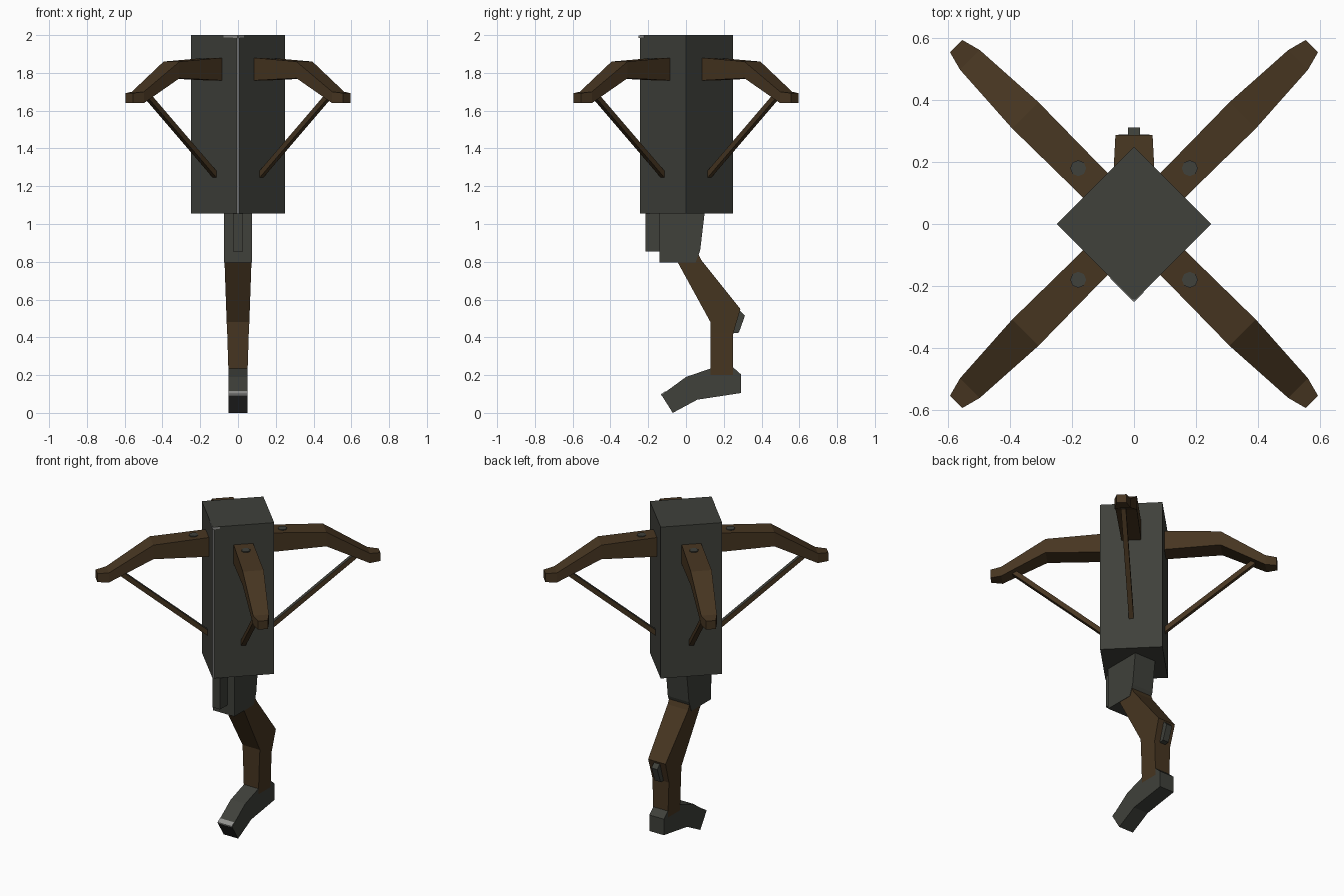
import bpy, bmesh, math
from mathutils import Vector, Matrix

if "Cube" in bpy.data.objects:
    bpy.data.objects.remove(bpy.data.objects["Cube"])


def material(name, rgb):
    m = bpy.data.materials.new(name)
    m.diffuse_color = (*rgb, 1)
    m.use_nodes = True
    m.node_tree.nodes["Principled BSDF"].inputs["Base Color"].default_value = m.diffuse_color
    return m


GREY = material("dark grey metal", (0.050, 0.052, 0.043))
BROWN = material("dark brown wood", (0.062, 0.036, 0.015))
LIGHT = material("worn light edge", (0.28, 0.28, 0.27))
BLACK = material("near black", (0.022, 0.023, 0.022))


def finish(bm, name, *mats):
    bmesh.ops.recalc_face_normals(bm, faces=bm.faces[:])
    me = bpy.data.meshes.new(name)
    bm.to_mesh(me)
    bm.free()
    ob = bpy.data.objects.new(name, me)
    bpy.context.collection.objects.link(ob)
    for m in mats:
        me.materials.append(m)
    return ob


def loft(rings, name, *mats):
    """Closed skin through rings of equal point count."""
    bm = bmesh.new()
    vs = [[bm.verts.new(p) for p in ring] for ring in rings]
    n = len(vs[0])
    for a, b in zip(vs, vs[1:]):
        for i in range(n):
            j = (i + 1) % n
            bm.faces.new((a[i], a[j], b[j], b[i]))
    bm.faces.new(vs[0][::-1])
    bm.faces.new(vs[-1])
    bm.normal_update()
    return finish(bm, name, *mats)


def slab(points, half, name, *mats):
    """Side profile (y, z) extruded across x."""
    return loft([[(x, y, z) for y, z in points] for x in (-half, half)], name, *mats)


# Body: square post turned 45 degrees, with a worn front edge
bm = bmesh.new()
bmesh.ops.create_cone(bm, cap_ends=True, segments=4, radius1=0.25, radius2=0.25, depth=0.945,
                      matrix=Matrix.Translation((0, 0, 1.5275)))
front = [e for e in bm.edges if all(v.co.y < -0.2 for v in e.verts)]
worn = bmesh.ops.bevel(bm, geom=front, offset=0.008, segments=1, affect='EDGES')
for f in worn["faces"]:
    f.material_index = 1
finish(bm, "body", GREY, LIGHT)

# Worn strips at the top of the two front faces
for side, length in ((-1, 0.075), (1, 0.03)):
    p, q = Vector((0, -0.25, 0)), Vector((side * length, -0.25 + length, 0))
    out = Vector((side, -1, 0)).normalized() * 0.002
    loft([[p + o + Vector((0, 0, z)) for o, z in
           ((-out, 1.985), (out, 1.985), (out, 1.999), (-out, 1.999))],
          [q + o + Vector((0, 0, z)) for o, z in
           ((-out, 1.988), (out, 1.988), (out, 1.999), (-out, 1.999))]],
         "worn_top_strip", LIGHT)

# Four arms with struts and bolts; (radius, half width, bottom, top)
ARM = [(0.12, 0.056, 1.755, 1.885), (0.177, 0.056, 1.76, 1.88), (0.497, 0.06, 1.772, 1.86),
       (0.75, 0.045, 1.64, 1.70), (0.813, 0.028, 1.64, 1.693)]
for k in range(4):
    turn = Matrix.Rotation(math.radians(45 + 90 * k), 4, 'Z')
    arm = loft([[(r, -w, b), (r, w, b), (r, w, t), (r, -w, t)] for r, w, b, t in ARM],
               f"arm_{k + 1}", BROWN)
    arm.matrix_world = turn

    s = 0.014
    up = Vector((-0.64, 0, 0.77)) * s
    across = Vector((0, s, 0))
    ends = [Vector((0.165, 0, 1.255)), Vector((0.68, 0, 1.68))]
    strut = loft([[e - up - across, e - up + across, e + up + across, e + up - across]
                  for e in ends], f"strut_{k + 1}", BROWN, GREY)
    for f in strut.data.polygons:
        f.material_index = int(f.normal.z > 0.5)
    strut.matrix_world = turn

    bm = bmesh.new()
    bmesh.ops.create_cone(bm, cap_ends=True, segments=8, radius1=0.026, radius2=0.026,
                          depth=0.008, matrix=Matrix.Translation((0.255, 0, 1.876)))
    finish(bm, f"bolt_{k + 1}", GREY).matrix_world = turn

# Hip block and its front bracket
slab([(-0.14, 0.795), (0.05, 0.795), (0.075, 0.86), (0.10, 1.07), (-0.14, 1.07)],
     0.073, "hip", GREY)
slab([(-0.215, 0.855), (-0.13, 0.855), (-0.13, 1.06), (-0.215, 1.06)],
     0.027, "hip_bracket", GREY)

# Leg: (half width, front point, back point)
LEG = [(0.070, (-0.045, 0.80), (0.055, 0.865)), (0.071, (-0.04, 0.79), (0.08, 0.81)),
       (0.060, (0.13, 0.48), (0.288, 0.55)), (0.057, (0.13, 0.42), (0.25, 0.42)),
       (0.050, (0.13, 0.20), (0.25, 0.20))]
loft([[(-w, *a), (w, *a), (w, *b), (-w, *b)] for w, a, b in LEG], "leg", BROWN)

# Plate behind the knee
slab([(0.27, 0.53), (0.288, 0.54), (0.312, 0.515), (0.28, 0.425), (0.24, 0.42)],
     0.02, "knee_plate", GREY)

# Foot with a dark toe end
foot = slab([(0.13, 0.235), (0.21, 0.268), (0.245, 0.245), (0.29, 0.205), (0.29, 0.105),
             (0.06, 0.07), (-0.07, 0.0), (-0.13, 0.095), (0.0, 0.19)],
            0.05, "foot", GREY, BLACK)
for f in foot.data.polygons:
    f.material_index = int(f.normal.y < -0.6 and f.normal.z < -0.2)

# Worn edge across the toe
slab([(-0.131, 0.093), (-0.132, 0.099), (-0.108, 0.116), (-0.107, 0.11)],
     0.049, "toe_edge", LIGHT)
